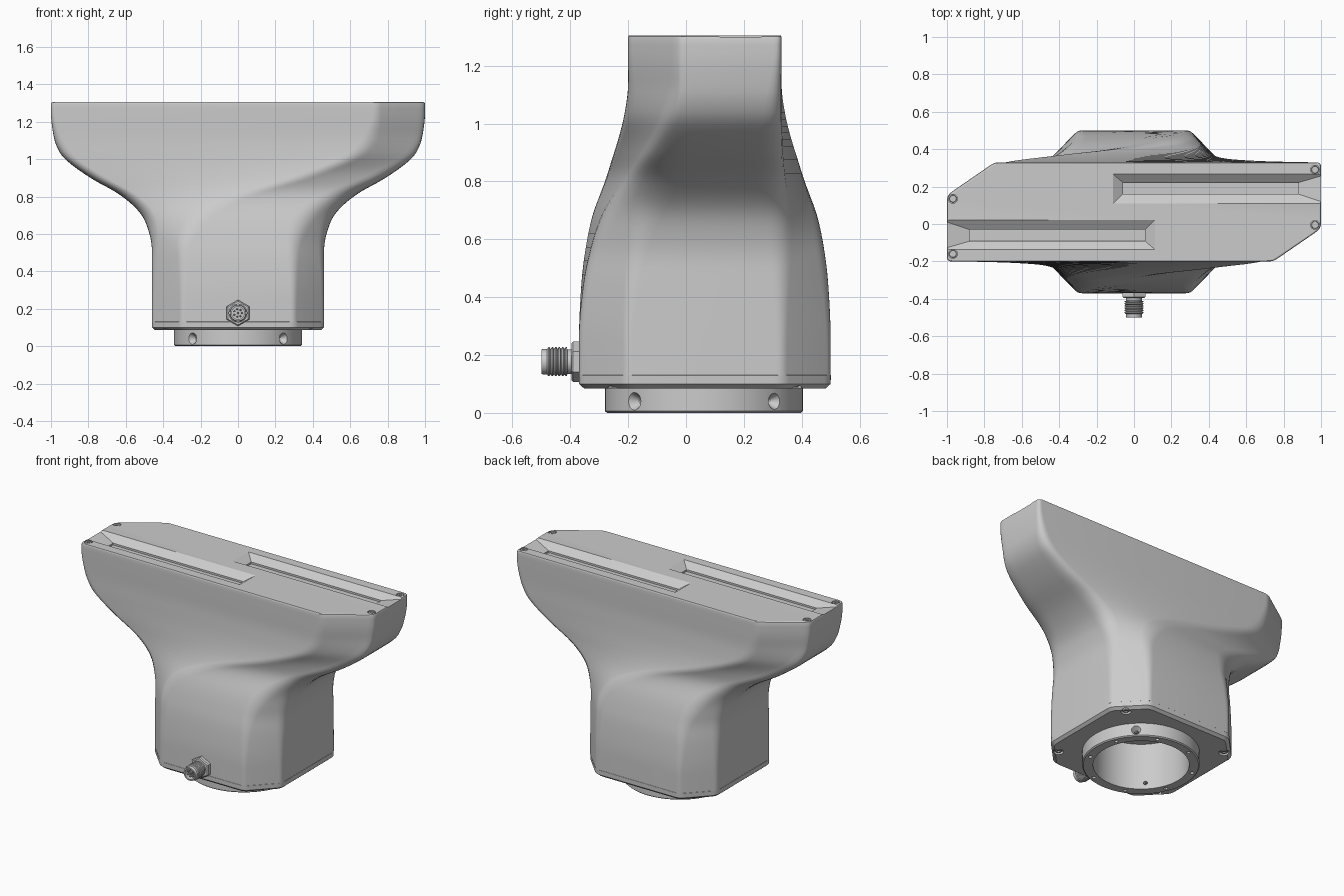
import bpy, bmesh, math
from mathutils import Vector

if "Cube" in bpy.data.objects:
    bpy.data.objects.remove(bpy.data.objects["Cube"])

CY = 0.065            # body is point-symmetric about (0, CY)
TOP = 1.305


def add_object(name, bm):
    bmesh.ops.recalc_face_normals(bm, faces=bm.faces)
    me = bpy.data.meshes.new(name)
    bm.to_mesh(me)
    bm.free()
    ob = bpy.data.objects.new(name, me)
    bpy.context.collection.objects.link(ob)
    return ob


def loft(name, rings):
    """Closed skin through rings of equal point count, capped at both ends."""
    bm = bmesh.new()
    vs = [[bm.verts.new(p) for p in r] for r in rings]
    n = len(vs[0])
    for a, b in zip(vs, vs[1:]):
        for i in range(n):
            j = (i + 1) % n
            bm.faces.new((a[i], a[j], b[j], b[i]))
    bm.faces.new(vs[0])
    bm.faces.new(vs[-1])
    return add_object(name, bm)


def lathe(name, profile, n=32, loc=(0, 0, 0), rot=(0, 0, 0)):
    """Revolved (radius, height) profile."""
    tau = 2 * math.pi
    ob = loft(name, [[(r * math.cos(tau * i / n), r * math.sin(tau * i / n), z)
                      for i in range(n)] for r, z in profile])
    ob.location, ob.rotation_euler = loc, rot
    return ob


def smooth(ob, angle=30):
    bpy.ops.object.select_all(action='DESELECT')
    ob.select_set(True)
    bpy.context.view_layer.objects.active = ob
    bpy.ops.object.shade_smooth_by_angle(angle=math.radians(angle))


def cut(ob, cutters):
    bpy.context.view_layer.objects.active = ob
    for c in cutters:
        m = ob.modifiers.new("cut", 'BOOLEAN')
        m.object, m.operation, m.solver = c, 'DIFFERENCE', 'EXACT'
        bpy.ops.object.modifier_apply(modifier=m.name)


def curve(table, z):
    """Smooth interpolation through (z, value) points."""
    if z <= table[0][0]:
        return table[0][1]
    if z >= table[-1][0]:
        return table[-1][1]
    k = next(i for i in range(len(table) - 1) if z <= table[i + 1][0])

    def slope(i):
        if i in (0, len(table) - 1):
            return 0
        return (table[i + 1][1] - table[i - 1][1]) / (table[i + 1][0] - table[i - 1][0])
    (z0, a), (z1, b) = table[k], table[k + 1]
    h, t = z1 - z0, (z - z0) / (z1 - z0)
    return (a * (2*t**3 - 3*t**2 + 1) + b * (3*t**2 - 2*t**3)
            + h * slope(k) * (t**3 - 2*t**2 + t) + h * slope(k + 1) * (t**3 - t**2))


def rounded(pts, z, d, inset=0.0, seg=5):
    """Polygon with filleted corners at height z."""
    out, n = [], len(pts)
    for i in range(n):
        p, a, b = pts[i], pts[i - 1], pts[(i + 1) % n]
        da, db = min(d, (a - p).length * .45), min(d, (b - p).length * .45)
        s = p + (a - p).normalized() * da
        e = p + (b - p).normalized() * db
        for k in range(seg + 1):
            t = k / seg
            q = s * (1 - t)**2 + p * 2 * t * (1 - t) + e * t**2
            c = Vector((q.x, q.y - CY))
            c -= c.normalized() * inset
            out.append((c.x, c.y + CY, z))
    return out


def symmetric(half):
    return [Vector(p) for p in half] + [Vector((-x, 2 * CY - y)) for x, y in half]


# Body: octagonal foot twisting into a long six-sided head
foot = symmetric([(-.46, -.205), (-.3, -.37), (.3, -.37), (.46, -.205)])
head = symmetric([(-1, -.2), (.745, -.2), (.985, -.035), (1, -.012)])
flare_x = [(.5, 0), (.6, .025), (.71, .115), (.81, .32), (.9, .61), (1.0, .86),
           (1.07, .945), (1.15, .982), (1.25, 1)]
flare_y = [(.25, 0), (.4, .03), (.53, .095), (.683, .25), (.82, .53), (.976, .84), (1.08, .97), (1.15, 1)]
round_d = [(.15, .02), (.5, .04), (.8, .09), (1.05, .06), (1.28, .025)]


def section(z, inset=0.0, at=None):
    tx, ty = curve(flare_x, z), curve(flare_y, z)
    pts = [Vector((f.x + (h.x - f.x) * tx, f.y + (h.y - f.y) * ty)) for f, h in zip(foot, head)]
    return rounded(pts, z if at is None else at, curve(round_d, z), inset)


rings = [section(.13 + (1.295 - .13) * i / 50) for i in range(51)]
rings += [section(1.3, .003, 1.302), section(1.3, .01, TOP)]
body = loft("body", rings)

# Foot flange and round mounting collar
flange = loft("flange", [rounded(foot, .085, .03, .02), rounded(foot, .1, .03, 0),
                         rounded(foot, .13, .03, -.001), rounded(foot, .134, .03, .004)])
collar = lathe("mounting_collar", [(.335, 0), (.342, .006), (.342, .095)], 64, (0, CY - .003, 0))

# Cutters: head slots, screw pockets, bore, collar dents and holes
cutters = []


def rect(x0, x1, y0, y1, z):
    return [(x0, y0, z), (x1, y0, z), (x1, y1, z), (x0, y1, z)]


def turned(ring, s):
    return [(s * x, CY + s * (y - CY), z) for x, y, z in ring]


slots = []
for s in (1, -1):
    shape = [rect(-1.06, .12, -.144, .03, TOP + .006), rect(-.88, .06, -.092, -.03, 1.27),
             rect(-.88, .06, -.092, -.03, 1.258)]
    slots.append(loft("slot_cutter", [turned(r, s) for r in shape]))
screw_xy = [(-.968, -.16), (-.968, .135), (.968, .29), (.968, -.005)]
pockets = [lathe("pocket_cutter", [(.024, 1.29), (.024, 1.33)], 20, (x, y, 0)) for x, y in screw_xy]
bore = lathe("bore_cutter", [(.28, -.05), (.28, .3)], 64, (0, CY, 0))
dents, holes = [], []
for i in range(8):
    a = math.pi / 4 * (i + .5)
    c, s = math.cos(a), math.sin(a)
    holes.append(lathe("hole_cutter", [(.012, -.02), (.012, .03)], 12, (.31 * c, CY + .31 * s, 0)))
    if i % 2:
        a = math.pi / 4 * i
        c, s = math.cos(a), math.sin(a)
        dents.append(lathe("dent_cutter", [(.012, -.09), (.012, -.025), (.045, .03)], 20,
                           (.338 * c, CY + .338 * s, .04), (0, math.pi / 2, a)))
foot_xy = [(sx * .372, CY + sy * .305) for sx in (1, -1) for sy in (1, -1)]
wells = [lathe("well_cutter", [(.03, .05), (.03, .1)], 20, (x, y, 0)) for x, y in foot_xy]

cut(body, slots + pockets + [bore])
cut(flange, wells + [bore])
cut(collar, dents + holes + [bore])
for c in slots + pockets + [bore] + dents + holes + wells:
    bpy.data.objects.remove(c)
for ob in (body, flange, collar):
    smooth(ob)

# Socket screws in head and foot
socket = [(.02, -.012), (.02, -.002), (.018, 0), (.01, 0), (.01, -.008)]
for x, y in screw_xy:
    smooth(lathe("head_screw", socket, 18, (x, y, 1.303)))
for x, y in foot_xy:
    smooth(lathe("foot_screw", socket, 18, (x, y, .088), (math.pi, 0, 0)))

# Cable connector: hex nut, threaded barrel, recessed pins
front = (math.pi / 2, 0, 0)
hub = (0, -.36, .177)
nut = lathe("connector_nut", [(.07, 0), (.07, .03), (.063, .036)], 6, hub,
            (math.pi / 2, math.pi / 6, 0))
barrel = [(.042, .02), (.042, .05)]
for i in range(6):
    z = .052 + i * .012
    barrel += [(.05, z), (.05, z + .004), (.044, z + .008)]
barrel += [(.044, .134), (.042, .14), (.034, .14), (.034, .1)]
smooth(lathe("connector_barrel", barrel, 32, hub, front))
for i in range(8):
    a = 2 * math.pi * i / 7
    r = 0 if i == 7 else .021
    smooth(lathe("connector_pin", [(.005, .095), (.005, .128), (.003, .131)], 8,
                 (r * math.cos(a), hub[1], hub[2] + r * math.sin(a)), front))
